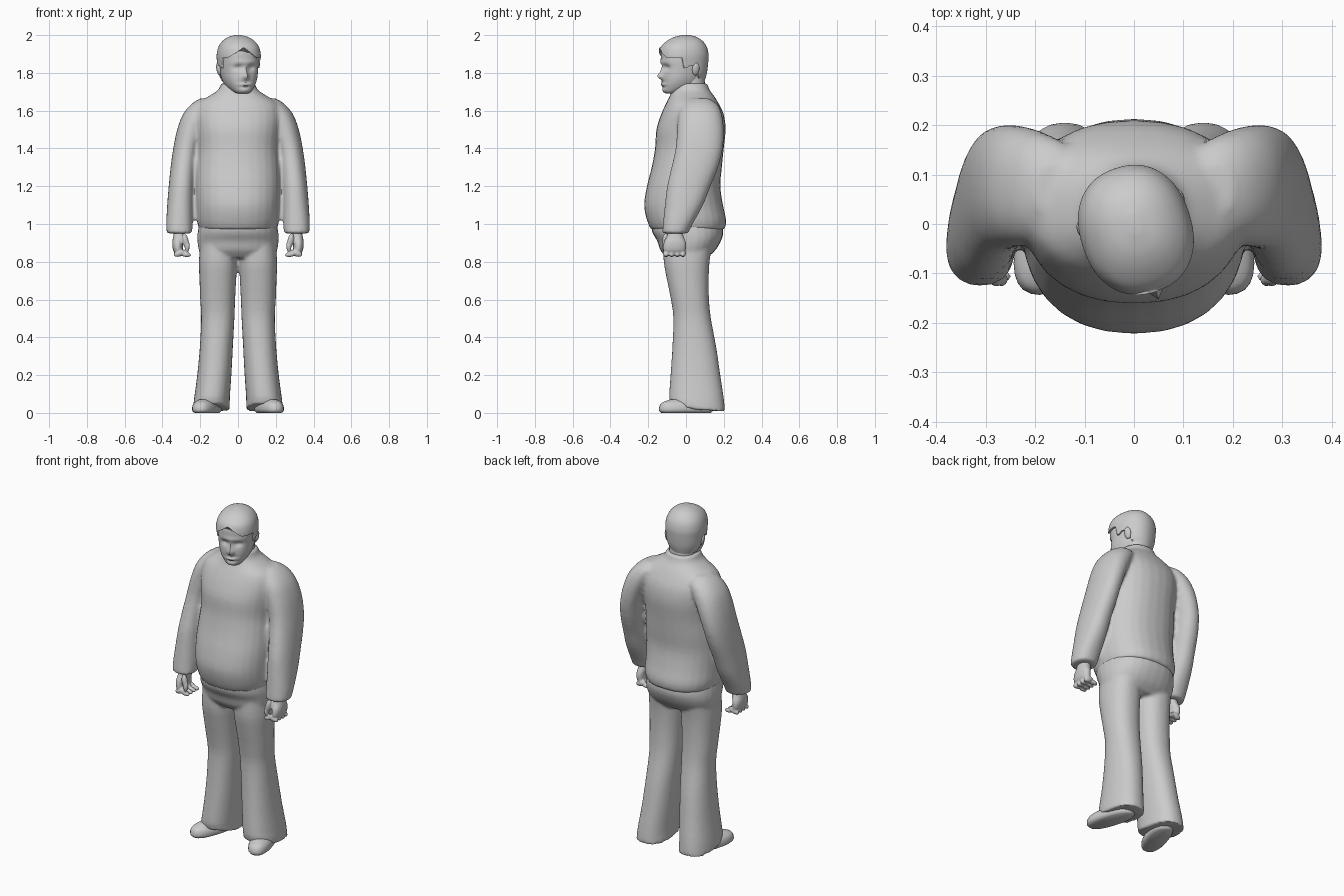
import bpy
import bmesh
import math
from mathutils import Matrix, Vector

default_cube = bpy.data.objects.get("Cube")
if default_cube:
    bpy.data.objects.remove(default_cube, do_unlink=True)

GREY = (0.6, 0.6, 0.6, 1.0)
grey = bpy.data.materials.new("plain grey")
grey.use_nodes = True
grey.diffuse_color = GREY
grey.node_tree.nodes["Principled BSDF"].inputs["Base Color"].default_value = GREY


def centred(rows):
    """Turn (height, half width, front, back) into full section rows."""
    return [(z, -w, w, front, back) for z, w, front, back in rows]


def smooth_rows(rows, steps):
    """Insert Catmull-Rom sections between the given rows."""
    result = []
    for i in range(len(rows) - 1):
        a, b = rows[max(i - 1, 0)], rows[i]
        c, d = rows[i + 1], rows[min(i + 2, len(rows) - 1)]
        for step in range(steps):
            t = step / steps
            result.append([
                q + t * ((r - p) / 2 + t * (p - 2.5 * q + 2 * r - s / 2
                         + t * (1.5 * (q - r) + (s - p) / 2)))
                for p, q, r, s in zip(a, b, c, d)])
    result.append(rows[-1])
    return result


def loft(bm, rows, side=1, segments=28, steps=3, power=2.25):
    """Skin rounded sections (height, x min, x max, front, back), capped."""
    rings = []
    for z, x0, x1, y0, y1 in smooth_rows(rows, steps):
        ring = []
        for k in range(segments):
            angle = math.tau * k / segments
            c, s = math.cos(angle), math.sin(angle)
            u = math.copysign(abs(c) ** (2 / power), c)
            v = math.copysign(abs(s) ** (2 / power), s)
            x = (x0 + x1 + u * (x1 - x0)) / 2
            y = (y0 + y1 + v * (y1 - y0)) / 2
            ring.append(bm.verts.new((side * x, y, z)))
        rings.append(ring)
    for low, high in zip(rings, rings[1:]):
        for k in range(segments):
            j = (k + 1) % segments
            bm.faces.new((low[k], low[j], high[j], high[k]))
    bm.faces.new(rings[0][::-1])
    bm.faces.new(rings[-1])


def blob(bm, place, size, tilt=0):
    """Add an ellipsoid, tilted about the front-back axis."""
    matrix = (Matrix.Translation(place) @ Matrix.Rotation(tilt, 4, "Y")
              @ Matrix.Diagonal((*size, 1)))
    bmesh.ops.create_uvsphere(bm, u_segments=14, v_segments=9, radius=1, matrix=matrix)


def finish(name, bm, voxel=0, relax=3):
    """Make the object; a voxel size blends its overlapping pieces."""
    bmesh.ops.recalc_face_normals(bm, faces=bm.faces)
    mesh = bpy.data.meshes.new(name)
    bm.to_mesh(mesh)
    bm.free()
    mesh.materials.append(grey)
    obj = bpy.data.objects.new(name, mesh)
    bpy.context.collection.objects.link(obj)
    for polygon in mesh.polygons:
        polygon.use_smooth = True
    if voxel:
        remesh = obj.modifiers.new("blend", "REMESH")
        remesh.mode = "VOXEL"
        remesh.voxel_size = voxel
        remesh.use_smooth_shade = True
        relaxer = obj.modifiers.new("relax", "SMOOTH")
        relaxer.iterations = relax
    else:
        bpy.ops.object.select_all(action="DESELECT")
        bpy.context.view_layer.objects.active = obj
        obj.select_set(True)
        bpy.ops.object.shade_smooth_by_angle(angle=math.radians(50))
    return obj


# Jacket: round belly, sloping shoulders and both sleeves
bm = bmesh.new()
loft(bm, centred([
    (.97, .205, -.185, .205), (1.02, .218, -.207, .213), (1.1, .222, -.222, .196),
    (1.2, .225, -.207, .182), (1.3, .222, -.182, .19), (1.4, .215, -.164, .2),
    (1.5, .225, -.157, .21), (1.58, .23, -.132, .2), (1.64, .21, -.105, .172),
    (1.68, .15, -.085, .147), (1.71, .105, -.077, .125), (1.745, .09, -.065, .113)]))
sleeve = [
    (.95, .243, .377, -.126, .01), (1, .24, .38, -.122, .035),
    (1.1, .235, .375, -.112, .09), (1.2, .23, .367, -.1, .13),
    (1.3, .22, .357, -.077, .17), (1.4, .205, .343, -.055, .195),
    (1.5, .17, .322, -.047, .2), (1.58, .13, .292, -.04, .19),
    (1.635, .1, .247, -.02, .165), (1.665, .12, .2, .02, .12)]
for side in (-1, 1):
    loft(bm, sleeve, side)
finish("jacket", bm, voxel=.011)

# Trousers: hips and two flared legs with the hem lifted over the shoe
bm = bmesh.new()
loft(bm, centred([
    (.82, .19, -.1, .11), (.86, .207, -.135, .155), (.91, .215, -.152, .185),
    (.96, .213, -.18, .198), (1.03, .2, -.185, .185)]))
leg = [
    (.01, .043, .238, -.085, .207), (.08, .043, .232, -.09, .2),
    (.2, .035, .216, -.082, .182), (.35, .027, .202, -.072, .16),
    (.5, .019, .195, -.067, .132), (.6, .015, .2, -.08, .122),
    (.7, .01, .204, -.1, .12), (.8, .004, .207, -.118, .125), (.9, .01, .2, -.12, .14)]
for side in (-1, 1):
    loft(bm, leg, side)
for vert in bm.verts:
    if vert.co.z < .06:
        vert.co.z += .25 * max(0, .08 - vert.co.y)
finish("trousers", bm, voxel=.01)

# Shoes, toes turned out
for side, word in ((-1, "right"), (1, "left")):
    bm = bmesh.new()
    loft(bm, centred([
        (0, .05, -.14, .13), (.012, .062, -.152, .14), (.035, .062, -.15, .14),
        (.055, .052, -.135, .13), (.072, .03, -.09, .11)]), power=2.4)
    shoe = finish(word + "_shoe", bm)
    shoe.location = (side * .163, .005, 0)
    shoe.rotation_euler.z = side * .3

    # Hands: palm, thumb and loosely curled fingers
    bm = bmesh.new()
    loft(bm, [(.835, .28, .325, -.105, -.015), (.86, .292, .343, -.12, -.002),
              (.9, .29, .348, -.118, 0), (.94, .28, .342, -.1, -.015),
              (.99, .28, .335, -.09, -.025)], side)
    for k in range(4):
        y = -.106 + k * .03
        blob(bm, (side * .31, y, .845), (.033, .016, .017), side * .35)
        blob(bm, (side * .275, y, .838), (.027, .014, .013), side * -.1)
    blob(bm, (side * .278, -.108, .91), (.017, .018, .042), side * .2)
    blob(bm, (side * .268, -.112, .88), (.013, .014, .03), side * -.1)
    finish(word + "_hand", bm, voxel=.005, relax=2)

# Neck
bm = bmesh.new()
loft(bm, centred([(1.66, .08, -.06, .1), (1.74, .076, -.055, .1), (1.82, .074, -.04, .095)]))
finish("neck", bm)

# Head: skull with the face pushed in and out by soft bumps
TURN = math.radians(18)
bm = bmesh.new()
loft(bm, centred([
    (1.69, .022, -.105, -.06), (1.7, .045, -.12, -.02), (1.73, .073, -.13, .06),
    (1.77, .09, -.132, .085), (1.82, .098, -.13, .1), (1.87, .101, -.134, .108),
    (1.92, .098, -.13, .106), (1.96, .078, -.1, .086), (1.985, .045, -.055, .05),
    (1.99, .02, -.03, .025)]), segments=64, steps=6)
bumps = [  # across, height, push back, spread across, spread up
    (.036, 1.828, .015, .022, .015), (-.036, 1.828, .015, .022, .015),
    (0, 1.782, -.026, .015, .016), (0, 1.81, -.012, .011, .025),
    (0, 1.752, .005, .03, .007), (0, 1.738, -.007, .026, .007),
    (0, 1.726, .005, .03, .006), (0, 1.705, -.006, .03, .012),
    (0, 1.855, -.005, .06, .012)]
for vert in bm.verts:
    x, y, z = vert.co
    if y < -.04:
        vert.co.y += sum(
            push * math.exp(-((x - across) / wide) ** 2 - ((z - height) / tall) ** 2)
            for across, height, push, wide, tall in bumps)
finish("head", bm).rotation_euler.z = TURN

# Ears
bm = bmesh.new()
for side in (-1, 1):
    blob(bm, (side * .1, .022, 1.82), (.012, .02, .034), side * .2)
finish("ears", bm).rotation_euler.z = TURN


def hairline(x, y):
    """Lowest hair height: nape, sideburn, then a parted fringe."""
    if y > .035:
        return 1.755
    if y > -.02:
        return 1.84
    if y > -.05:
        return 1.825
    return 1.88 + .055 * max(0, 1 - abs(x + .015) / .075)


# Hair: a slightly larger cap trimmed to the hairline
bm = bmesh.new()
loft(bm, centred([
    (1.755, .085, -.138, .098), (1.8, .104, -.138, .11), (1.86, .111, -.142, .117),
    (1.9, .112, -.143, .118), (1.94, .102, -.132, .108), (1.97, .08, -.1, .086),
    (1.99, .05, -.062, .055), (2, .014, -.02, .02)]), segments=64, steps=5)
for vert in bm.verts:
    vert.co.z = max(vert.co.z, hairline(vert.co.x, vert.co.y))
bmesh.ops.remove_doubles(bm, verts=bm.verts, dist=.0005)
finish("hair", bm).rotation_euler.z = TURN
